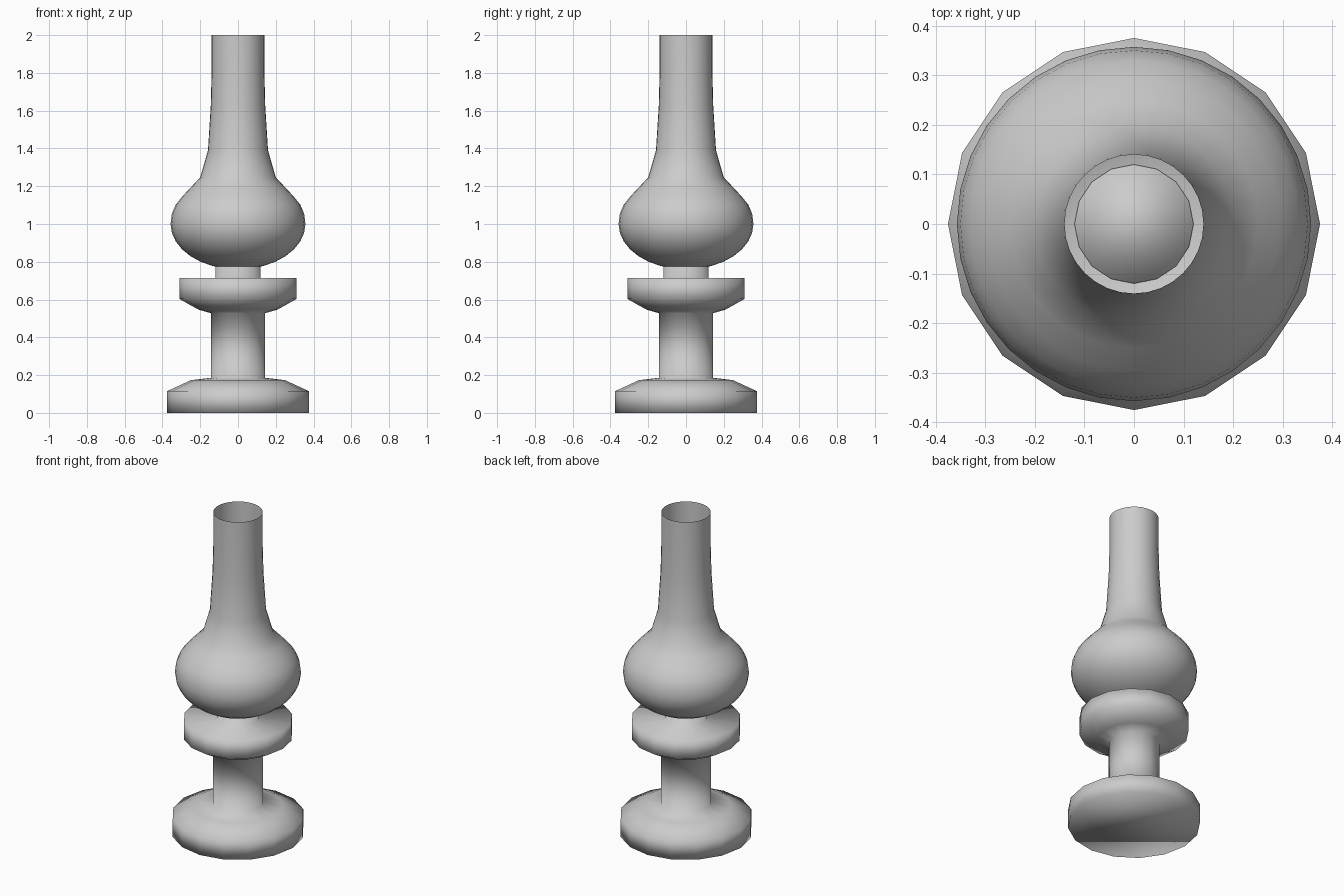
import bpy, bmesh
from math import sin, cos, pi, radians

if "Cube" in bpy.data.objects:
    bpy.data.objects.remove(bpy.data.objects["Cube"])


def lathe(name, profile, sides, cap_bottom=False, cap_top=False):
    """Revolve (radius, height) points about z into a smooth-shaded object."""
    bm = bmesh.new()
    rings = [[bm.verts.new((r * cos(2 * pi * i / sides), r * sin(2 * pi * i / sides), z))
              for i in range(sides)] for r, z in profile]
    for low, high in zip(rings, rings[1:]):
        for i in range(sides):
            j = (i + 1) % sides
            bm.faces.new((low[i], low[j], high[j], high[i]))
    if cap_bottom:
        bm.faces.new(rings[0][::-1])
    if cap_top:
        bm.faces.new(rings[-1])
    for face in bm.faces:
        face.smooth = True
    mesh = bpy.data.meshes.new(name)
    bm.to_mesh(mesh)
    bm.free()
    obj = bpy.data.objects.new(name, mesh)
    bpy.context.collection.objects.link(obj)
    return obj


# Foot, stem, burner dish and collar in one 16-sided turning
lathe("lamp_base", [
    (0.375, 0.0), (0.375, 0.115), (0.25, 0.173), (0.144, 0.186),
    (0.144, 0.528), (0.21, 0.547), (0.31, 0.603), (0.31, 0.715),
    (0.12, 0.715), (0.12, 0.778),
], 16, cap_bottom=True, cap_top=True)

# Glass chimney: rounded bulb below, tapering tube above, open at the top
bulb = [(0.357 * sin(radians(11.25 * k)), 1 - 0.24 * cos(radians(11.25 * k)))
        for k in range(2, 9)]
lathe("glass_chimney", [(0.118, 0.774)] + bulb + [
    (0.35, 1.055), (0.33, 1.102), (0.294, 1.147), (0.25, 1.194), (0.2, 1.247),
    (0.159, 1.39), (0.144, 1.63), (0.14, 1.79), (0.14, 2.0),
], 32)
